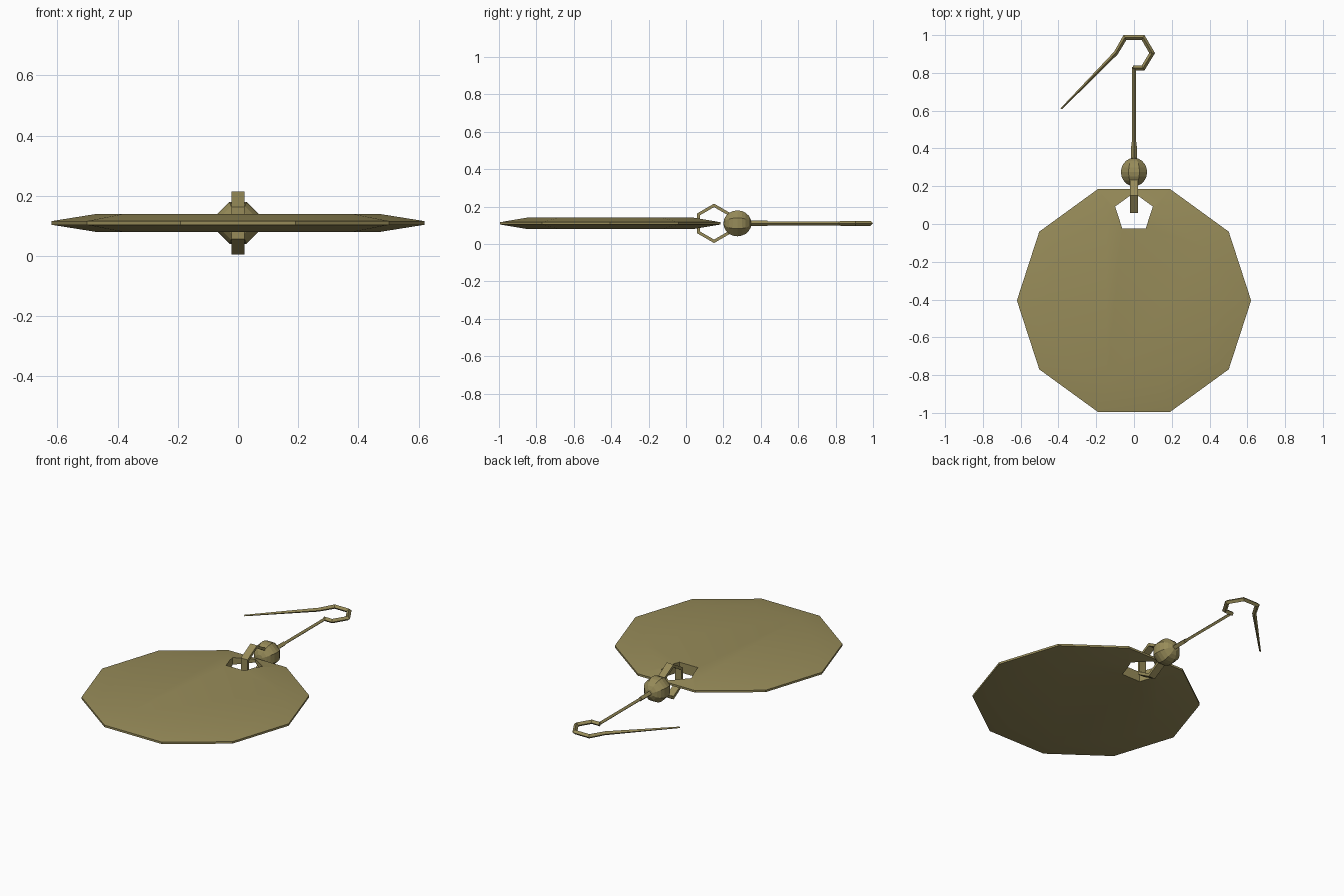
import bpy, bmesh, math
from mathutils import Vector, Matrix

if "Cube" in bpy.data.objects:
    bpy.data.objects.remove(bpy.data.objects["Cube"])

Z = 0.11  # mid height of the whole piece
metal = bpy.data.materials.new("aged_brass")
metal.diffuse_color = (0.31, 0.26, 0.10, 1)
metal.use_nodes = True
metal.node_tree.nodes["Principled BSDF"].inputs["Base Color"].default_value = metal.diffuse_color


def finish(name, bm, coloured=True):
    bmesh.ops.recalc_face_normals(bm, faces=bm.faces)
    me = bpy.data.meshes.new(name)
    bm.to_mesh(me)
    bm.free()
    ob = bpy.data.objects.new(name, me)
    bpy.context.collection.objects.link(ob)
    if coloured:
        me.materials.append(metal)
    return ob


def loft(name, rings, closed=False, coloured=True):
    """Bridge a list of equal-length point rings; cap the ends unless closed."""
    bm = bmesh.new()
    vs = [[bm.verts.new(p) for p in r] for r in rings]
    n = len(vs[0])
    pairs = list(zip(vs, vs[1:])) + ([(vs[-1], vs[0])] if closed else [])
    for a, b in pairs:
        for i in range(n):
            j = (i + 1) % n
            bm.faces.new((a[i], a[j], b[j], b[i]))
    if not closed:
        bm.faces.new(vs[0])
        bm.faces.new(vs[-1])
    return finish(name, bm, coloured)


def polygon(r, n, cx, cy, z, start=0):
    return [(cx + r * math.cos(start + math.tau * i / n),
             cy + r * math.sin(start + math.tau * i / n), z) for i in range(n)]


def sweep(name, path, section, normal, scales=None, closed=False):
    """Sweep a section along a planar path with mitred corners."""
    pts, nrm, rings = [Vector(p) for p in path], Vector(normal), []
    n = len(pts)
    for i, p in enumerate(pts):
        d0 = (p - pts[i - 1]).normalized() if closed or i > 0 else None
        d1 = (pts[(i + 1) % n] - p).normalized() if closed or i < n - 1 else None
        d0, d1 = d0 or d1, d1 or d0
        t = (d0 + d1).normalized()
        side = nrm.cross(t) / max(0.4, t.dot(d1))
        s = scales[i] if scales else 1
        rings.append([p + side * u * s + nrm * v * s for u, v in section])
    return loft(name, rings, closed)


# Decagonal disc, thinning to its rim
profile = [(0.47, -0.03), (0.62, -0.006), (0.62, 0.006), (0.47, 0.03)]
disc = loft("disc", [polygon(r, 10, 0, -0.405, Z + h) for r, h in profile])

# Pentagonal hole for the link
cutter = loft("hole_cutter", [polygon(0.105, 5, 0, 0.06, h, math.pi / 2)
                              for h in (-0.1, 0.4)], coloured=False)
cutter.hide_render = True
mod = disc.modifiers.new("hole", "BOOLEAN")
mod.object, mod.operation, mod.solver = cutter, "DIFFERENCE", "EXACT"
bpy.context.view_layer.objects.active = disc
disc.select_set(True)
bpy.ops.object.modifier_apply(modifier=mod.name)
bpy.data.objects.remove(cutter)
bpy.ops.object.shade_smooth_by_angle(angle=math.radians(30))

# Six-sided link through the hole
link_path = [(0, 0.15 + 0.096 * math.sin(a), Z + 0.096 * math.cos(a))
             for a in (math.tau * i / 6 for i in range(6))]
band = [(-0.008, -0.022), (0.008, -0.022), (0.008, 0.022), (-0.008, 0.022)]
sweep("link", link_path, band, (1, 0, 0), closed=True)

# Faceted bead, poles along the wire
bm = bmesh.new()
bmesh.ops.create_uvsphere(
    bm, u_segments=8, v_segments=10, radius=0.075,
    matrix=Matrix.Translation((0, 0.275, Z)) @ Matrix.Rotation(math.pi / 2, 4, "X")
    @ Matrix.Rotation(math.pi / 8, 4, "Z"))
finish("bead", bm)

# Collar and ear wire with tapering hook
diamond = [(0.013, 0), (0, 0.013), (-0.013, 0), (0, -0.013)]
sweep("collar", [(0, 0.33, Z), (0, 0.435, Z)], diamond, (0, 0, 1), [1.2, 1.1])
sweep("wire_stem", [(0, 0.42, Z), (0, 0.83, Z)], diamond, (0, 0, 1), [0.8, 0.8])
hook = [(-0.006, 0.826), (0.048, 0.826), (0.096, 0.905), (0.048, 0.987),
        (-0.048, 0.987), (-0.096, 0.905), (-0.385, 0.61)]
sweep("hook", [(x, y, Z) for x, y in hook], diamond, (0, 0, 1),
      [1, 1, 1, 1, 1, 0.9, 0.35])
